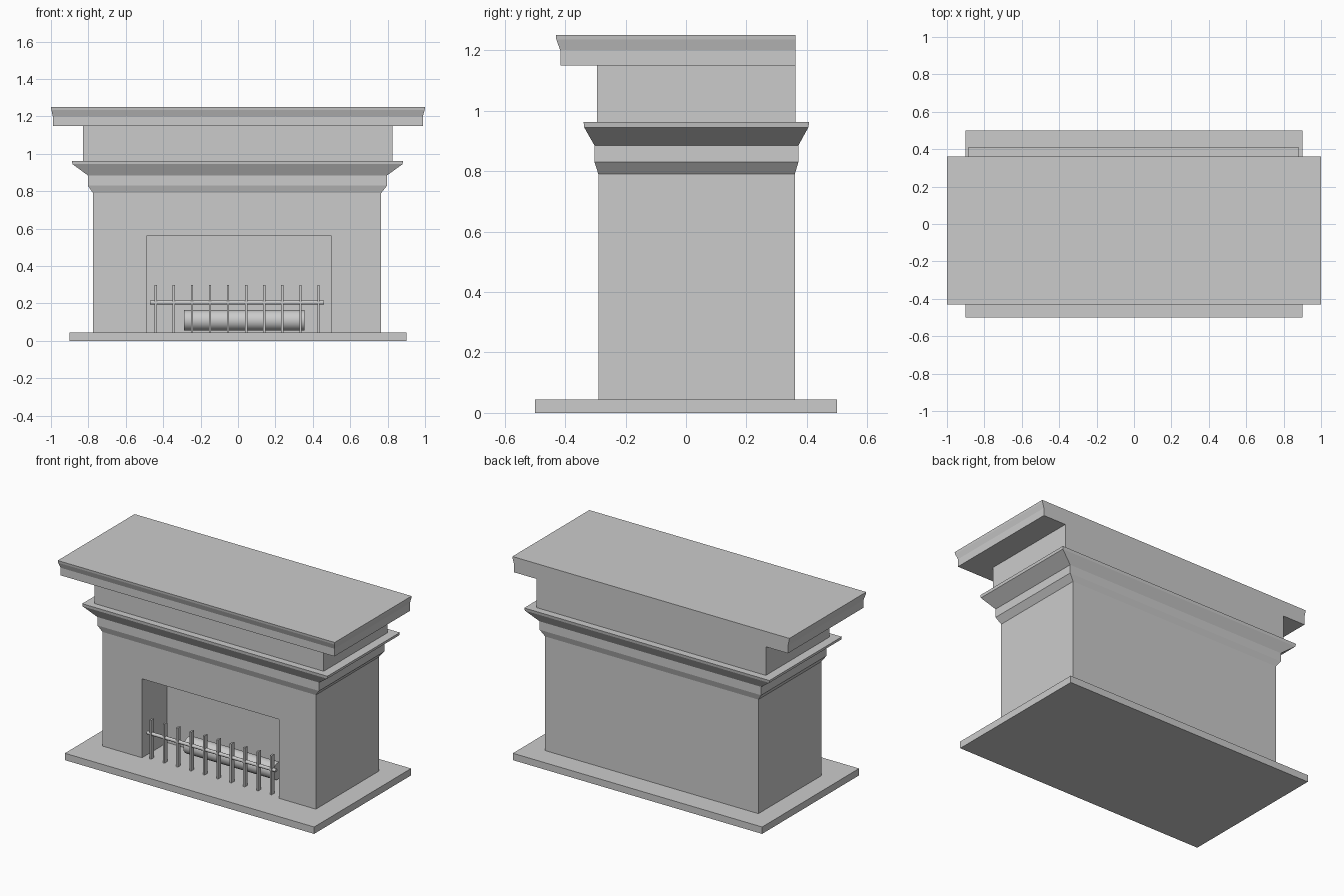
import bpy, bmesh, math

if "Cube" in bpy.data.objects:
    bpy.data.objects.remove(bpy.data.objects["Cube"])


def loft(name, rings):
    """Closed solid from stacked rectangles (x0, x1, y0, y1, z)."""
    bm = bmesh.new()
    loops = [[bm.verts.new(p) for p in ((x0, y0, z), (x1, y0, z), (x1, y1, z), (x0, y1, z))]
             for x0, x1, y0, y1, z in rings]
    bm.faces.new(loops[0][::-1])
    bm.faces.new(loops[-1])
    for a, b in zip(loops, loops[1:]):
        for i in range(4):
            j = (i + 1) % 4
            bm.faces.new((a[i], a[j], b[j], b[i]))
    me = bpy.data.meshes.new(name)
    bm.to_mesh(me)
    bm.free()
    ob = bpy.data.objects.new(name, me)
    bpy.context.collection.objects.link(ob)
    return ob


def box(name, x0, x1, y0, y1, z0, z1):
    return loft(name, [(x0, x1, y0, y1, z0), (x0, x1, y0, y1, z1)])


def rod(name, x0, x1, y, z, r, sides):
    """Cylinder lying along x."""
    bpy.ops.mesh.primitive_cylinder_add(vertices=sides, radius=r, depth=x1 - x0,
                                        location=((x0 + x1) / 2, y, z),
                                        rotation=(0, math.pi / 2, 0))
    ob = bpy.context.object
    ob.name = name
    bpy.ops.object.shade_smooth_by_angle(angle=math.radians(40))
    return ob


# hearth slab
box("hearth", -0.9, 0.9, -0.5, 0.5, 0, 0.045)

# chimney body with the firebox cut out of its front
body = box("body", -0.775, 0.765, -0.29, 0.36, 0.045, 0.79)
cutter = box("firebox_cutter", -0.49, 0.5, -0.6, -0.03, -0.1, 0.56)
cutter.hide_render = True
mod = body.modifiers.new("firebox", 'BOOLEAN')
mod.operation = 'DIFFERENCE'
mod.solver = 'EXACT'
mod.object = cutter
bpy.context.view_layer.objects.active = body
bpy.ops.object.modifier_apply(modifier="firebox")
bpy.data.objects.remove(cutter)

# flared moulding around the body
loft("moulding", [
    (-0.775, 0.765, -0.29, 0.36, 0.79),
    (-0.803, 0.797, -0.303, 0.372, 0.83),
    (-0.803, 0.797, -0.303, 0.372, 0.885),
    (-0.885, 0.88, -0.337, 0.405, 0.945),
    (-0.888, 0.883, -0.339, 0.408, 0.963),
])

# plain frieze under the shelf
box("frieze", -0.83, 0.825, -0.295, 0.362, 0.963, 1.15)

# mantel shelf, flush at the back
loft("mantel_shelf", [
    (-0.99, 0.988, -0.416, 0.362, 1.15),
    (-0.99, 0.988, -0.416, 0.362, 1.2),
    (-0.998, 0.998, -0.429, 0.362, 1.235),
    (-1.0, 1.0, -0.431, 0.362, 1.25),
])

# fire grate: upright bars and a cross rail
for i in range(10):
    x = -0.44 + i * 0.0967
    box(f"grate_bar_{i + 1}", x - 0.006, x + 0.006, -0.277, -0.247, 0.045, 0.3)
rod("grate_rail", -0.47, 0.46, -0.262, 0.205, 0.011, 12)

# log behind the grate
rod("log", -0.29, 0.355, -0.095, 0.11, 0.055, 16)
